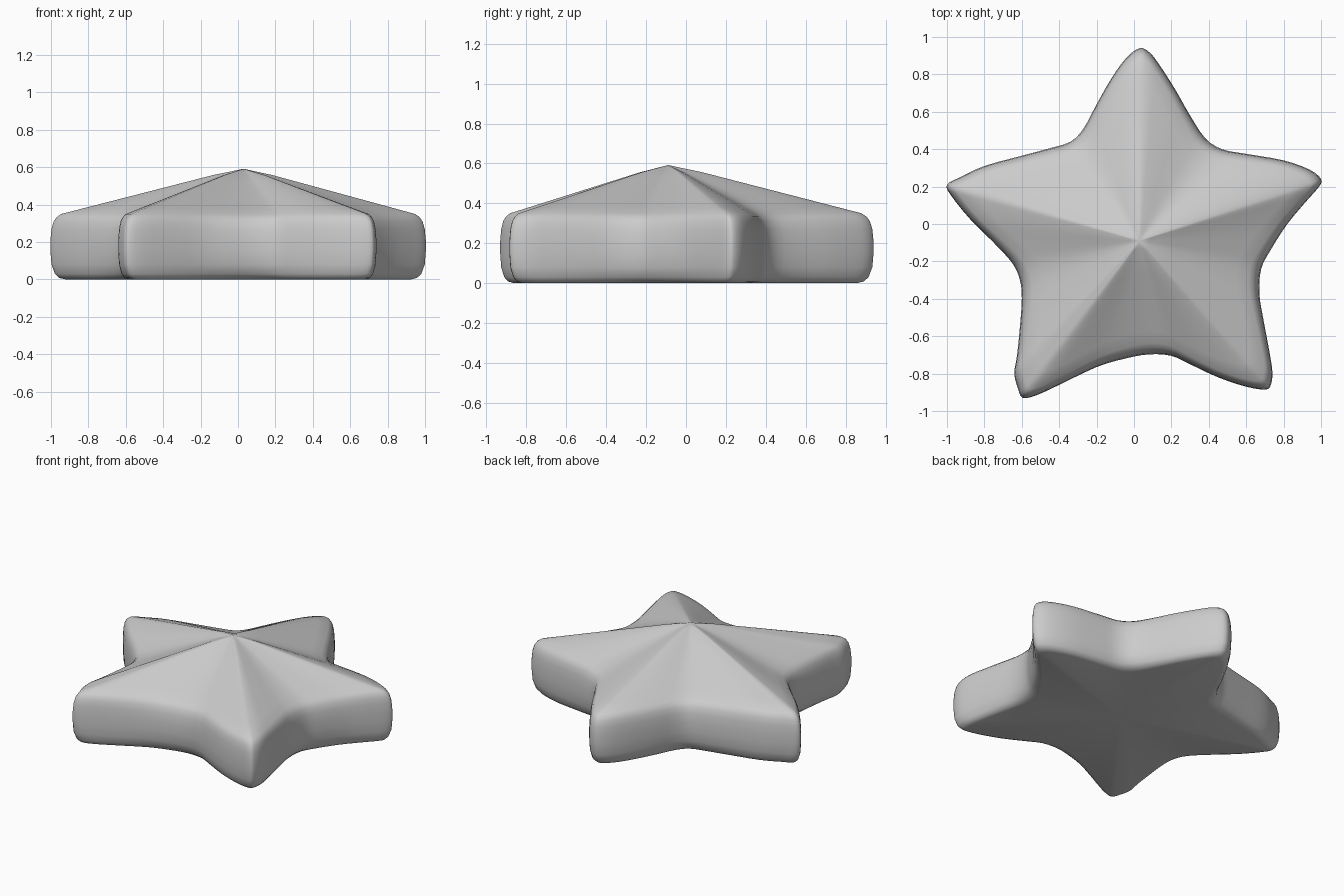
import bpy, bmesh
from mathutils import Vector

if "Cube" in bpy.data.objects:
    bpy.data.objects.remove(bpy.data.objects["Cube"])

# Star outline seen from above, counterclockwise from the back tip
OUTLINE = [(0.03, 0.94), (-0.04, 0.89), (-0.12, 0.78), (-0.2, 0.64), (-0.27, 0.51), (-0.34, 0.44),
           (-0.45, 0.405), (-0.6, 0.365), (-0.8, 0.31), (-0.93, 0.25), (-1.0, 0.21), (-0.98, 0.155),
           (-0.88, 0.03), (-0.75, -0.1), (-0.65, -0.21), (-0.61, -0.3), (-0.6, -0.4), (-0.61, -0.55),
           (-0.625, -0.7), (-0.64, -0.8), (-0.62, -0.88), (-0.595, -0.93), (-0.52, -0.915),
           (-0.4, -0.86), (-0.2, -0.765), (-0.05, -0.72), (0.08, -0.697), (0.2, -0.705), (0.3, -0.75),
           (0.45, -0.82), (0.6, -0.87), (0.7, -0.885), (0.73, -0.865), (0.74, -0.79), (0.72, -0.66),
           (0.69, -0.5), (0.67, -0.37), (0.68, -0.24), (0.73, -0.14), (0.82, 0.0), (0.92, 0.12),
           (0.99, 0.2), (1.0, 0.24), (0.94, 0.29), (0.8, 0.34), (0.6, 0.375), (0.47, 0.4),
           (0.38, 0.46), (0.3, 0.58), (0.22, 0.72), (0.13, 0.86), (0.08, 0.92)]
CENTRE = Vector((0.03, -0.09))


def smooth_loop(points, steps=3):
    """Closed Catmull-Rom curve through the points."""
    p = [Vector(q) for q in points]
    n, out = len(p), []
    for i in range(n):
        a, b, c, d = p[i - 1], p[i], p[(i + 1) % n], p[(i + 2) % n]
        for s in range(steps):
            t = s / steps
            out.append(0.5 * (2 * b + (c - a) * t + (2 * a - 5 * b + 4 * c - d) * t * t
                              + (3 * b - a - 3 * c + d) * t ** 3))
    return out


loop = smooth_loop(OUTLINE)
bm = bmesh.new()


def ring(inset, z, scale=1.0):
    verts = []
    for p in loop:
        r = p - CENTRE
        q = CENTRE + (r - r.normalized() * inset) * scale
        verts.append(bm.verts.new((q.x, q.y, z)))
    return verts


# Rounded bottom edge, upright side, rounded shoulder
rings = [ring(i, z) for i, z in [(0.085, 0.0), (0.05, 0.008), (0.025, 0.03), (0.006, 0.08), (0, 0.15),
                                 (0, 0.21), (0.006, 0.27), (0.018, 0.31), (0.035, 0.333), (0.06, 0.35)]]
# Ridged top rising to the middle
for s in (0.88, 0.75, 0.6, 0.45, 0.3, 0.17, 0.07):
    rings.append(ring(0.06, 0.35 + 0.25 * (1 - s) - (0.005 if s < 0.1 else 0), s))

n = len(loop)
for a, b in zip(rings, rings[1:]):
    for i in range(n):
        j = (i + 1) % n
        bm.faces.new((a[i], a[j], b[j], b[i]))
# Flat base and blunt peak
base = bm.verts.new((CENTRE.x, CENTRE.y, 0))
peak = bm.verts.new((CENTRE.x, CENTRE.y, 0.592))
for i in range(n):
    j = (i + 1) % n
    bm.faces.new((rings[0][j], rings[0][i], base))
    bm.faces.new((rings[-1][i], rings[-1][j], peak))
bmesh.ops.recalc_face_normals(bm, faces=bm.faces)
for f in bm.faces:
    f.smooth = True

mesh = bpy.data.meshes.new("star")
bm.to_mesh(mesh)
bm.free()
star = bpy.data.objects.new("star", mesh)
bpy.context.collection.objects.link(star)

grey = bpy.data.materials.new("light grey")
grey.diffuse_color = (0.6, 0.6, 0.6, 1)
grey.use_nodes = True
grey.node_tree.nodes["Principled BSDF"].inputs["Base Color"].default_value = grey.diffuse_color
mesh.materials.append(grey)
